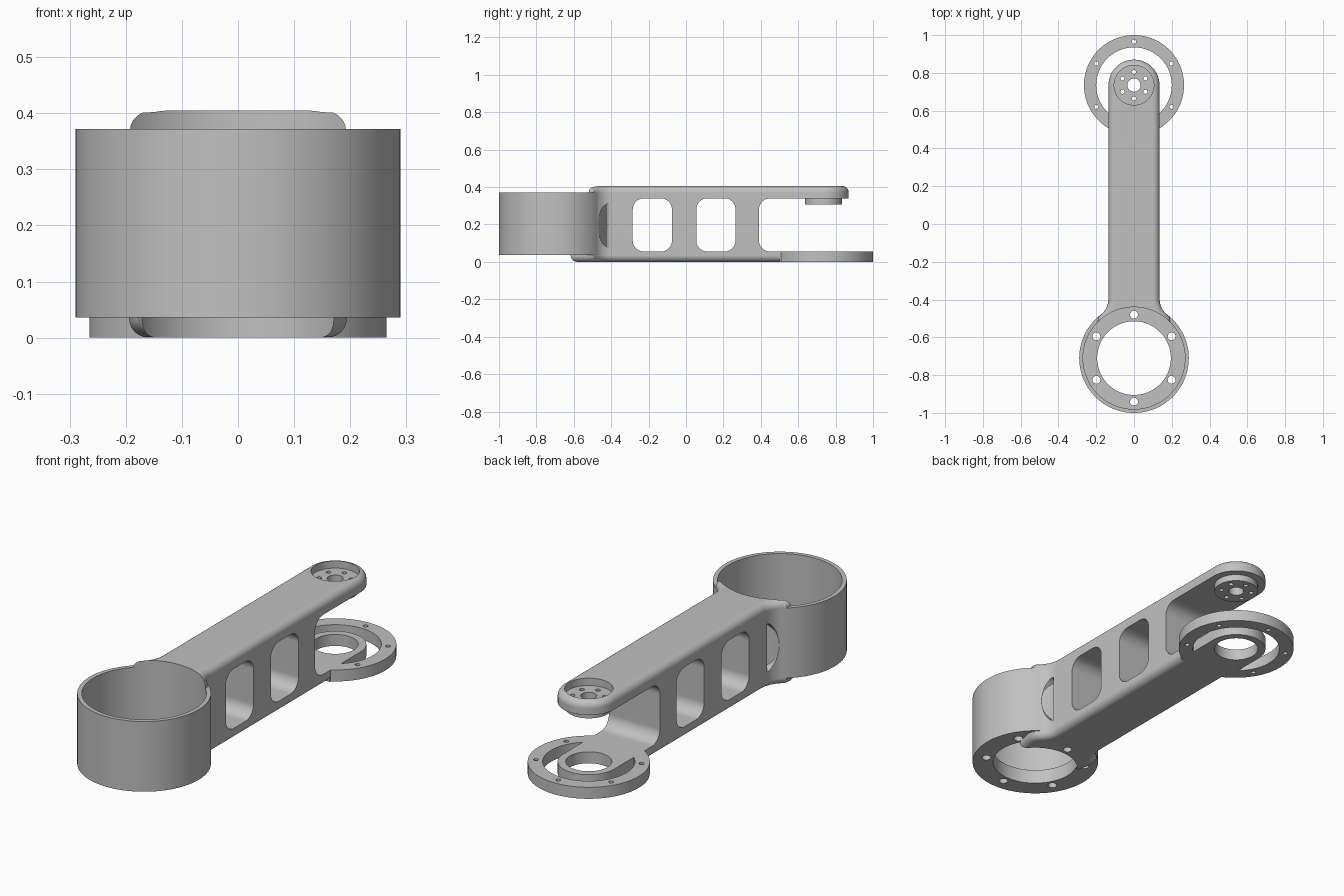
import bpy, bmesh
from math import sin, cos, pi, radians

if "Cube" in bpy.data.objects:
    bpy.data.objects.remove(bpy.data.objects["Cube"], do_unlink=True)

CUP_Y, JOINT_Y = -0.71, 0.735      # axes of the two joints
HALF, TOP = 0.135, 0.405           # arm half width and height
SLOT_LOW, SLOT_HIGH = 0.055, 0.34  # height range of the side windows

grey = bpy.data.materials.new("machined_grey")
grey.use_nodes = True
grey.diffuse_color = (0.53, 0.53, 0.53, 1)
grey.node_tree.nodes["Principled BSDF"].inputs["Base Color"].default_value = grey.diffuse_color


def prism(name, points, low, high, along_x=False, bevel=0):
    """Extrude an outline along z, or a (y, z) outline along x."""
    bm = bmesh.new()
    place = (lambda a, b, h: (h, a, b)) if along_x else (lambda a, b, h: (a, b, h))
    face = bm.faces.new([bm.verts.new(place(a, b, low)) for a, b in points])
    out = bmesh.ops.extrude_face_region(bm, geom=[face])
    shift = (high - low, 0, 0) if along_x else (0, 0, high - low)
    bmesh.ops.translate(bm, vec=shift, verts=[v for v in out["geom"] if isinstance(v, bmesh.types.BMVert)])
    bmesh.ops.recalc_face_normals(bm, faces=bm.faces)
    if bevel:
        rims = [e for e in bm.edges if abs(e.verts[0].co.z - e.verts[1].co.z) < 1e-5]
        bmesh.ops.bevel(bm, geom=rims, offset=bevel, segments=6, profile=0.5, affect='EDGES')
    mesh = bpy.data.meshes.new(name)
    bm.to_mesh(mesh)
    bm.free()
    mesh.materials.append(grey)
    obj = bpy.data.objects.new(name, mesh)
    bpy.context.collection.objects.link(obj)
    return obj


def arc(cx, cy, r, start, end, n):
    return [(cx + r * cos(radians(start + (end - start) * i / n)),
             cy + r * sin(radians(start + (end - start) * i / n))) for i in range(n + 1)]


def disc(name, x, y, r, low, high, n=96):
    return prism(name, arc(x, y, r, 0, 360, n)[:-1], low, high)


def combine(target, other, operation):
    mod = target.modifiers.new("join", 'BOOLEAN')
    mod.operation, mod.solver, mod.object = operation, 'EXACT', other
    bpy.context.view_layer.objects.active = target
    bpy.ops.object.modifier_apply(modifier=mod.name)
    bpy.data.objects.remove(other, do_unlink=True)


def cut(target, other):
    combine(target, other, 'DIFFERENCE')


def add(target, other):
    combine(target, other, 'UNION')


def bolt_circle(target, y, ring, r, low, high):
    for i in range(6):
        a = radians(30 + 60 * i)
        cut(target, disc("bolt_cutter", ring * cos(a), y + ring * sin(a), r, low, high, 20))


def window(y0, y1, r=0.06):
    pts = []
    for y, z, a in ((y1 - r, SLOT_HIGH - r, 0), (y0 + r, SLOT_HIGH - r, 90),
                    (y0 + r, SLOT_LOW + r, 180), (y1 - r, SLOT_LOW + r, 270)):
        pts += arc(y, z, r, a, a + 90, 10)
    return prism("window_cutter", pts, -0.5, 0.5, along_x=True)


# Arm: round nose at the joint, flared where it meets the cup
flare = [(HALF, -0.40), (0.138, -0.42), (0.146, -0.445), (0.161, -0.467),
         (0.187, -0.492), (0.194, -0.53), (0.175, -0.61), (0.15, -0.65)]
outline = arc(0, JOINT_Y, HALF, 0, 180, 40)
outline += [(-x, y) for x, y in flare] + flare[::-1]
arm = prism("arm_body", outline, 0, TOP, bevel=0.034)

# Side windows, open fork and the small pocket beside the cup
cut(arm, window(-0.285, -0.075))
cut(arm, window(0.055, 0.265))
cut(arm, window(0.39, 1.2))
pocket = [(-0.415 - 0.055 * sin(pi * i / 16), 0.195 + 0.115 * cos(pi * i / 16)) for i in range(17)]
cut(arm, prism("pocket_cutter", pocket, -0.5, 0.5, along_x=True))

# Motor cup with a pierced floor
add(arm, disc("cup", 0, CUP_Y, 0.29, 0.036, 0.372, 128))
cut(arm, disc("cup_cutter", 0, CUP_Y, 0.27, 0.105, 1, 128))
cut(arm, disc("floor_cutter", 0, CUP_Y, 0.195, -1, 1))
bolt_circle(arm, CUP_Y, 0.23, 0.021, -1, 1)

# Lower fork: bearing tongue inside a bolted ring
ring = disc("lower_ring", 0, JOINT_Y, 0.265, 0, SLOT_LOW, 128)
cut(ring, disc("ring_cutter", 0, JOINT_Y, 0.2, -1, 1))
tongue = arc(0, JOINT_Y, HALF, 0, 180, 40) + [(-HALF, 0.5), (HALF, 0.5)]
add(ring, prism("tongue", tongue, 0, SLOT_LOW))
bolt_circle(ring, JOINT_Y, 0.23, 0.011, -1, 1)
add(arm, ring)
cut(arm, disc("bearing_cutter", 0, JOINT_Y, 0.1, -1, 0.1))

# Upper fork: boss below, recess above, shaft and bolt holes
add(arm, disc("boss", 0, JOINT_Y, 0.1, 0.308, 0.36))
cut(arm, disc("recess_cutter", 0, JOINT_Y, 0.105, 0.37, 1))
cut(arm, disc("shaft_cutter", 0, JOINT_Y, 0.035, 0.2, 1, 40))
bolt_circle(arm, JOINT_Y, 0.07, 0.011, 0.2, 1)

# Smooth curved walls, keep machined edges crisp
bpy.ops.object.select_all(action='DESELECT')
arm.select_set(True)
bpy.context.view_layer.objects.active = arm
bpy.ops.object.shade_smooth_by_angle(angle=radians(30))
weighted = arm.modifiers.new("flat_shading", 'WEIGHTED_NORMAL')
weighted.keep_sharp = True
